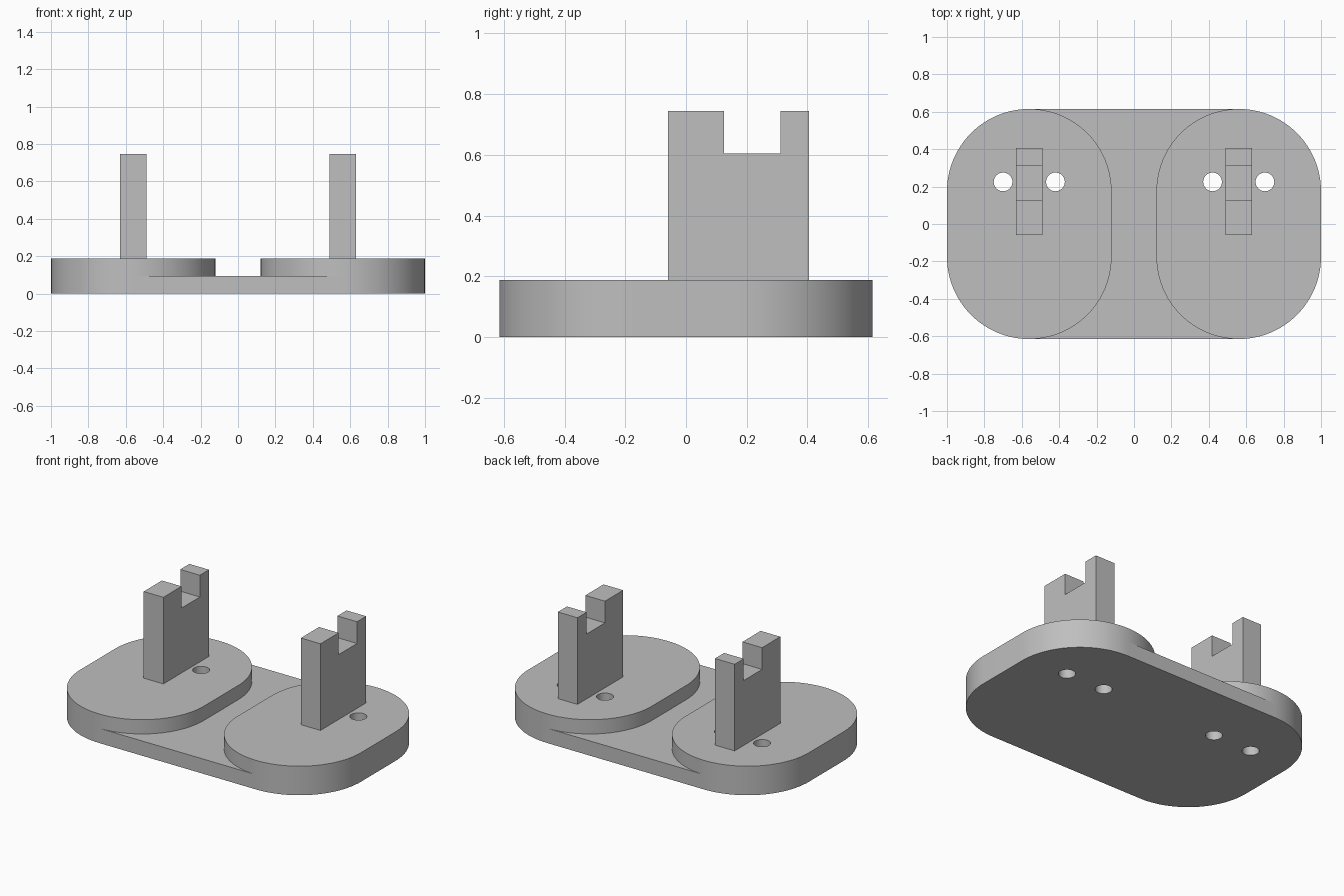
import bpy, bmesh, math

cube = bpy.data.objects.get("Cube")
if cube:
    bpy.data.objects.remove(cube, do_unlink=True)

PAD_X, RADIUS, HALF_Y = 0.56, 0.44, 0.615
PAD_TOP, BRIDGE_TOP = 0.187, 0.095
STRAIGHT = HALF_Y - RADIUS
STEPS = 24

gray = bpy.data.materials.new("plain gray")
gray.use_nodes = True
color = (0.52, 0.52, 0.52, 1)
gray.diffuse_color = color
gray.node_tree.nodes["Principled BSDF"].inputs["Base Color"].default_value = color


def extrude_profile(name, points, offset):
    """Fill a closed 3D outline and extrude it along the offset."""
    bm = bmesh.new()
    face = bm.faces.new([bm.verts.new(p) for p in points])
    ext = bmesh.ops.extrude_face_region(bm, geom=[face])
    moved = [g for g in ext["geom"] if isinstance(g, bmesh.types.BMVert)]
    bmesh.ops.translate(bm, verts=moved, vec=offset)
    bmesh.ops.recalc_face_normals(bm, faces=bm.faces)
    mesh = bpy.data.meshes.new(name)
    bm.to_mesh(mesh)
    bm.free()
    mesh.materials.append(gray)
    obj = bpy.data.objects.new(name, mesh)
    bpy.context.collection.objects.link(obj)
    return obj


def smooth(obj):
    bpy.ops.object.select_all(action='DESELECT')
    obj.select_set(True)
    bpy.context.view_layer.objects.active = obj
    bpy.ops.object.shade_smooth_by_angle(angle=math.radians(30))


def half_outline(center_x, side):
    """One rounded side of a pad, from its back end to its front end."""
    pts = []
    for end in (1, -1):
        for i in range(STEPS + 1):
            t = i / STEPS if end == 1 else 1 - i / STEPS
            a = t * math.pi / 2
            pts.append((center_x + side * RADIUS * math.sin(a),
                        end * (STRAIGHT + RADIUS * math.cos(a)), 0))
    return pts


def drill(obj, x, y, radius):
    bpy.ops.mesh.primitive_cylinder_add(vertices=48, radius=radius, depth=1, location=(x, y, 0))
    cutter = bpy.context.object
    cutter.hide_render = True
    cutter.data.materials.append(gray)
    mod = obj.modifiers.new("hole", 'BOOLEAN')
    mod.operation, mod.solver, mod.object = 'DIFFERENCE', 'EXACT', cutter
    bpy.context.view_layer.update()
    result = bpy.data.meshes.new_from_object(
        obj.evaluated_get(bpy.context.evaluated_depsgraph_get()))
    obj.modifiers.clear()
    obj.data = result
    bpy.data.objects.remove(cutter, do_unlink=True)


for label, sign in (("left", 1), ("right", -1)):
    cx = sign * PAD_X

    # Rounded pad with a through hole on each side of the post
    outline = half_outline(cx, 1) + half_outline(cx, -1)[::-1][1:-1]
    pad = extrude_profile(label + "_pad", outline, (0, 0, PAD_TOP))
    for side in (-1, 1):
        drill(pad, cx + side * 0.14, 0.225, 0.05)
    smooth(pad)

    # Upright post with a square notch in its top
    profile = [(-0.06, PAD_TOP), (0.405, PAD_TOP), (0.405, 0.745), (0.312, 0.745),
               (0.312, 0.605), (0.125, 0.605), (0.125, 0.745), (-0.06, 0.745)]
    extrude_profile(label + "_post", [(cx - 0.07, y, z) for y, z in profile], (0.14, 0, 0))

# Thin bridge that follows the inner curves of both pads
bridge = half_outline(PAD_X, -1) + half_outline(-PAD_X, 1)[::-1]
smooth(extrude_profile("bridge", bridge, (0, 0, BRIDGE_TOP)))
